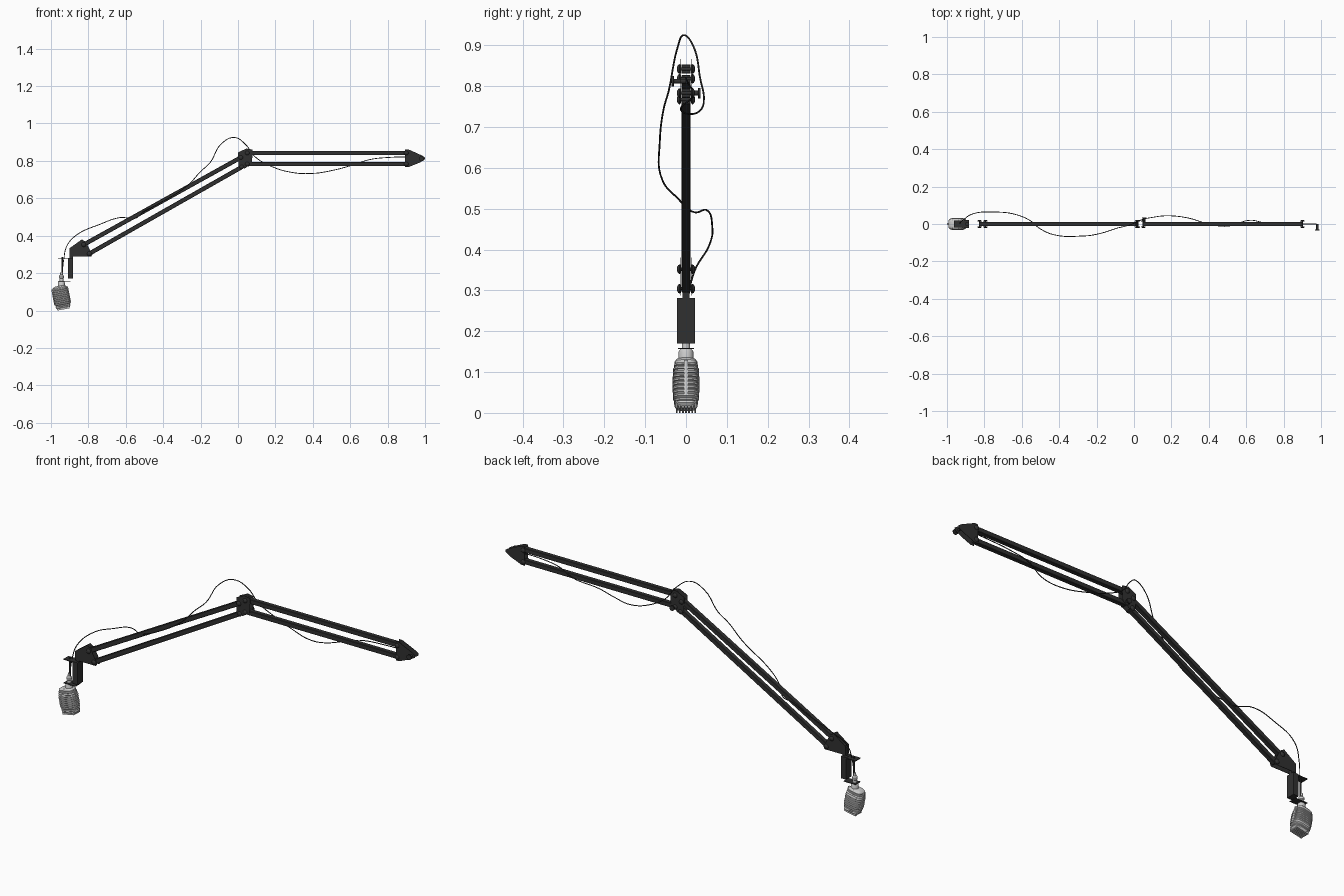
import bpy, bmesh, math
from mathutils import Vector, Matrix

if "Cube" in bpy.data.objects:
    bpy.data.objects.remove(bpy.data.objects["Cube"])

black = bpy.data.materials.new("black_metal")
black.diffuse_color = (0.03, 0.03, 0.03, 1)
black.use_nodes = True
black.node_tree.nodes["Principled BSDF"].inputs["Base Color"].default_value = black.diffuse_color


def finish(name, bm, mat=black, smooth=None):
    bmesh.ops.recalc_face_normals(bm, faces=bm.faces)
    me = bpy.data.meshes.new(name)
    bm.to_mesh(me)
    bm.free()
    ob = bpy.data.objects.new(name, me)
    bpy.context.collection.objects.link(ob)
    if mat:
        me.materials.append(mat)
    if smooth:
        bpy.ops.object.select_all(action='DESELECT')
        ob.select_set(True)
        bpy.context.view_layer.objects.active = ob
        bpy.ops.object.shade_smooth_by_angle(angle=math.radians(smooth))
    return ob


def box(name, lo, hi, mat=black):
    lo, hi = Vector(lo), Vector(hi)
    bm = bmesh.new()
    bmesh.ops.create_cube(bm, size=1, matrix=Matrix.Translation((lo + hi) / 2)
                          @ Matrix.Diagonal((*(hi - lo), 1)))
    return finish(name, bm, mat)


def plate(name, pts, y0, y1):
    # flat side plate: an x-z outline given thickness along y
    bm = bmesh.new()
    face = bm.faces.new([bm.verts.new((x, y0, z)) for x, z in pts])
    ext = bmesh.ops.extrude_face_region(bm, geom=[face])
    for v in ext['geom']:
        if isinstance(v, bmesh.types.BMVert):
            v.co.y = y1
    return finish(name, bm)


def tube(name, a, b, size=0.023):
    # square arm tube between two x-z points
    a, b = Vector((a[0], 0, a[1])), Vector((b[0], 0, b[1]))
    rot = (b - a).to_track_quat('X', 'Z').to_matrix().to_4x4()
    bm = bmesh.new()
    bmesh.ops.create_cube(bm, size=1, matrix=Matrix.Translation((a + b) / 2) @ rot
                          @ Matrix.Diagonal(((b - a).length, size, size, 1)))
    ob = finish(name, bm)
    m = ob.modifiers.new("edge", 'BEVEL')
    m.width = 0.002
    m.segments = 1


def lathe(name, prof, base, axis='Z', mat=black, n=24):
    # revolve (radius, height) points around z or y
    bm = bmesh.new()
    rings = [[bm.verts.new((r * math.cos(2 * math.pi * i / n),
                            r * math.sin(2 * math.pi * i / n), h)) for i in range(n)]
             for r, h in prof]
    for p, q in zip(rings, rings[1:]):
        for i in range(n):
            bm.faces.new((p[i], p[(i + 1) % n], q[(i + 1) % n], q[i]))
    bm.faces.new(rings[0])
    bm.faces.new(rings[-1])
    rot = Matrix.Rotation(-math.pi / 2, 4, 'X') if axis == 'Y' else Matrix()
    bm.transform(Matrix.Translation(base) @ rot)
    return finish(name, bm, mat, 35)


# Arm tubes
E1, E2, E3, E4 = (0.05, 0.842), (0.05, 0.783), (0.015, 0.818), (0.02, 0.767)
T1, T2 = (0.9, 0.842), (0.9, 0.783)
W1, W2 = (-0.825, 0.352), (-0.795, 0.304)
tube("upper_rear_tube", E1, T1)
tube("lower_rear_tube", E2, T2)
tube("upper_front_tube", E3, W1)
tube("lower_front_tube", E4, W2)

# Thin side plates of the three joints
outlines = {
    "elbow": [(0.0, 0.845), (0.045, 0.866), (0.078, 0.86), (0.075, 0.787),
              (0.037, 0.76), (0.003, 0.765)],
    "end": [(0.892, 0.862), (0.91, 0.862), (0.985, 0.828), (1.0, 0.818),
            (0.998, 0.806), (0.97, 0.79), (0.91, 0.766), (0.892, 0.766)],
    "wrist": [(-0.835, 0.38), (-0.815, 0.368), (-0.778, 0.3), (-0.785, 0.288),
              (-0.902, 0.288), (-0.902, 0.332)]}
for key, pts in outlines.items():
    for side, s in (("left", -1), ("right", 1)):
        plate(f"{key}_plate_{side}", pts, s * 0.0122, s * 0.014)

# Domed bolts through every pivot
bolt = [(0.005, -0.022), (0.010, -0.019), (0.012, -0.0155), (0.010, -0.013), (0.004, -0.0125),
        (0.004, 0.0125), (0.010, 0.013), (0.012, 0.0155), (0.010, 0.019), (0.005, 0.022)]
for i, (x, z) in enumerate((E1, E2, E3, E4, T1, T2, W1, W2)):
    lathe(f"pivot_bolt_{i + 1}", bolt, (x, 0, z), 'Y', n=16)

# Tightening knobs on elbow and far end
for name, x, z, s in (("elbow_knob", 0.055, 0.783, 1), ("end_knob", 0.98, 0.812, -1)):
    lathe(name, [(0.006, s * 0.0), (0.006, s * 0.029), (0.013, s * 0.030), (0.013, s * 0.036)],
          (x, 0, z), 'Y', n=12)

# Hanging bracket with two flanges
box("wrist_neck", (-0.9, -0.009, 0.275), (-0.882, 0.009, 0.325))
box("hanger_block", (-0.91, -0.022, 0.170), (-0.881, 0.022, 0.281))
box("hanger_top_flange", (-0.962, -0.02, 0.275), (-0.908, 0.02, 0.279))
box("hanger_low_flange", (-0.962, -0.02, 0.156), (-0.895, 0.02, 0.159))

# Threaded rod and microphone stem
lathe("mount_rod", [(0.004, 0.19), (0.004, 0.285)], (-0.94, 0, 0), n=12)
lathe("mic_stem", [(0.018, 0.122), (0.018, 0.150), (0.015, 0.155), (0.010, 0.158),
                   (0.010, 0.172), (0.013, 0.175), (0.013, 0.185), (0.007, 0.192),
                   (0.006, 0.206)], (-0.944, 0, 0), mat=None)

# Ribbed microphone body: stacked rounded-rectangle rings
mic_pose = Matrix.Translation((-0.944, 0, 0.070)) @ Matrix.Rotation(math.radians(-11), 4, 'Y')
prof = [(0.45, -0.063), (0.72, -0.060), (0.86, -0.053)]
ribs = 10
for i in range(ribs):
    z = -0.048 + 0.0098 * i
    k = 1 - 0.10 * abs(2 * i / (ribs - 1) - 1) ** 3
    prof += [(k * 0.92, z), (k, z + 0.002), (k, z + 0.0055), (k * 0.92, z + 0.0075)]
prof += [(0.84, 0.054), (0.7, 0.060), (0.45, 0.063)]
bm = bmesh.new()
n, rings = 40, []
for k, z in prof:
    ring = []
    for i in range(n):
        c, s = math.cos(2 * math.pi * i / n), math.sin(2 * math.pi * i / n)
        ring.append(bm.verts.new((0.045 * k * math.copysign(abs(c) ** 0.55, c),
                                  0.033 * k * math.copysign(abs(s) ** 0.55, s), z)))
    rings.append(ring)
for p, q in zip(rings, rings[1:]):
    for i in range(n):
        bm.faces.new((p[i], p[(i + 1) % n], q[(i + 1) % n], q[i]))
bm.faces.new(rings[0])
bm.faces.new(rings[-1])
bm.transform(mic_pose)
finish("microphone_body", bm, None, 30)

# Fins under the microphone and a band along its front and back
for i in range(7):
    ob = box(f"bottom_fin_{i + 1}", (-0.033, -0.0245 + 0.0075 * i, -0.065),
             (0.033, -0.0205 + 0.0075 * i, -0.045), None)
    ob.data.transform(mic_pose)
ob = box("centre_band", (-0.0455, -0.005, -0.035), (0.0455, 0.005, 0.052), None)
ob.data.transform(mic_pose)

# Cable winding loosely along the arm
path = [(-0.94, 0, 0.2), (-0.932, 0.004, 0.27), (-0.915, 0.02, 0.345), (-0.86, 0.055, 0.406),
        (-0.74, 0.064, 0.46), (-0.63, 0.05, 0.497), (-0.55, 0.015, 0.493),
        (-0.51, -0.02, 0.525), (-0.43, -0.057, 0.568), (-0.27, -0.064, 0.668),
        (-0.2, -0.055, 0.743), (-0.15, -0.042, 0.79), (-0.09, -0.022, 0.89),
        (-0.02, -0.004, 0.925), (0.04, 0.022, 0.888), (0.09, 0.034, 0.823),
        (0.18, 0.044, 0.77), (0.29, 0.032, 0.738), (0.4, 0.0, 0.733), (0.5, -0.012, 0.748),
        (0.62, 0.02, 0.78), (0.7, 0.006, 0.806), (0.8, 0.0, 0.818), (0.92, 0, 0.819),
        (0.975, 0, 0.812)]
cu = bpy.data.curves.new("cable", 'CURVE')
cu.dimensions = '3D'
cu.bevel_depth = 0.0022
cu.bevel_resolution = 2
cu.resolution_u = 6
cu.use_fill_caps = True
sp = cu.splines.new('BEZIER')
sp.bezier_points.add(len(path) - 1)
for bp, co in zip(sp.bezier_points, path):
    bp.co = co
    bp.handle_left_type = bp.handle_right_type = 'AUTO'
cu.materials.append(black)
bpy.context.collection.objects.link(bpy.data.objects.new("cable", cu))
